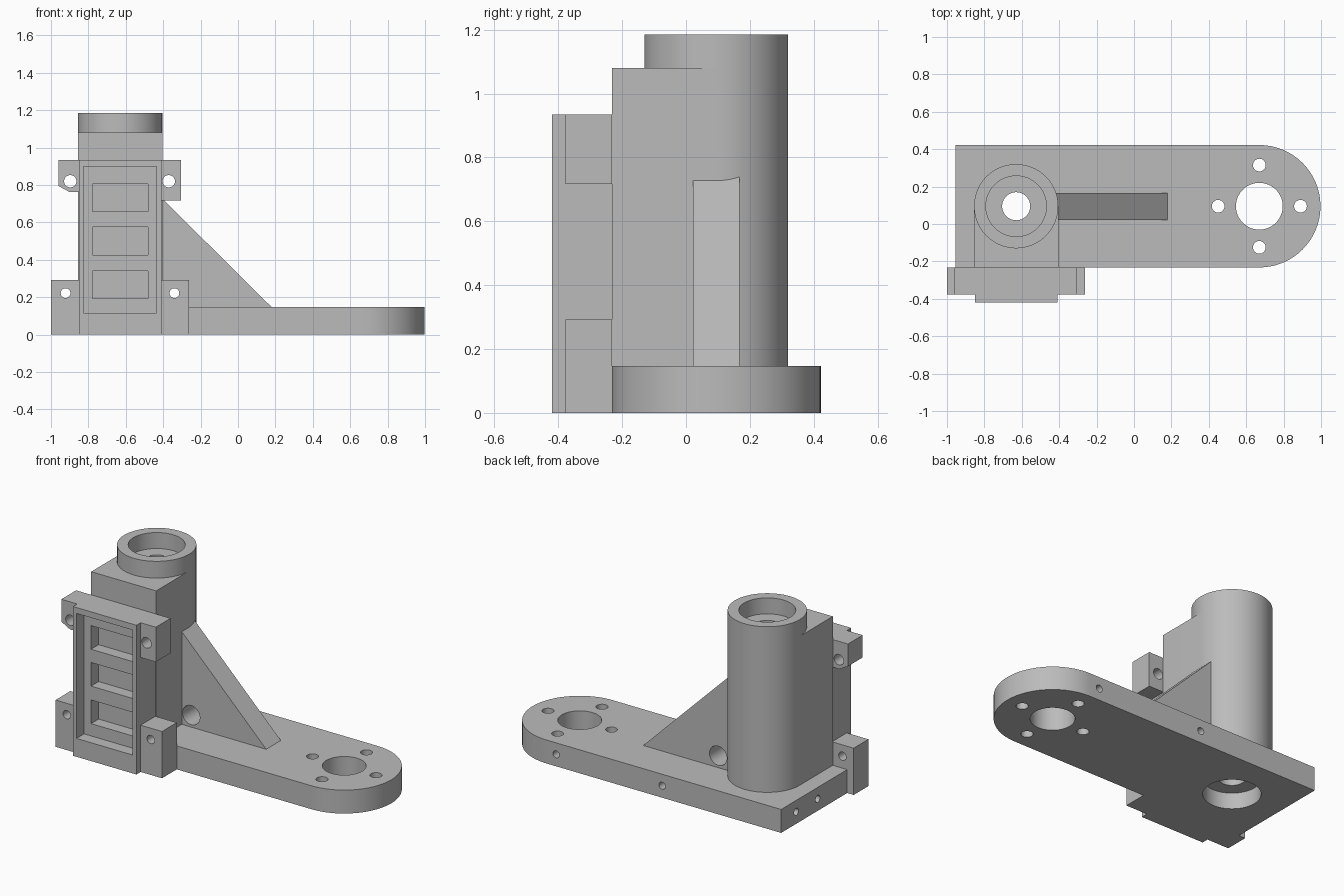
import bpy, bmesh, math
from mathutils import Matrix, Vector

if "Cube" in bpy.data.objects:
    bpy.data.objects.remove(bpy.data.objects["Cube"])

grey = bpy.data.materials.new("plain_grey")
grey.use_nodes = True
colour = (0.5, 0.5, 0.5, 1)
grey.diffuse_color = colour
grey.node_tree.nodes["Principled BSDF"].inputs["Base Color"].default_value = colour


def make(name, bm):
    bmesh.ops.recalc_face_normals(bm, faces=bm.faces)
    mesh = bpy.data.meshes.new(name)
    bm.to_mesh(mesh)
    bm.free()
    mesh.materials.append(grey)
    ob = bpy.data.objects.new(name, mesh)
    bpy.context.collection.objects.link(ob)
    return ob


def extrude(name, outline, start, depth):
    """Extrude a closed outline of 3D points along a vector."""
    bm = bmesh.new()
    face = bm.faces.new([bm.verts.new(Vector(p) + Vector(start)) for p in outline])
    out = bmesh.ops.extrude_face_region(bm, geom=[face])
    verts = [v for v in out["geom"] if isinstance(v, bmesh.types.BMVert)]
    bmesh.ops.translate(bm, verts=verts, vec=depth)
    return make(name, bm)


def box(name, x0, x1, y0, y1, z0, z1):
    outline = [(x0, y0, 0), (x1, y0, 0), (x1, y1, 0), (x0, y1, 0)]
    return extrude(name, outline, (0, 0, z0), (0, 0, z1 - z0))


def rod(name, start, end, radius, sides=64):
    a, b = Vector(start), Vector(end)
    bm = bmesh.new()
    turn = (b - a).to_track_quat("Z", "Y").to_matrix().to_4x4()
    bmesh.ops.create_cone(bm, cap_ends=True, segments=sides, radius1=radius,
                          radius2=radius, depth=(b - a).length,
                          matrix=Matrix.Translation((a + b) / 2) @ turn)
    return make(name, bm)


def cut(ob, cutters):
    """Subtract the cutters, then throw them away."""
    for c in cutters:
        c.hide_render = True
        mod = ob.modifiers.new("cut", "BOOLEAN")
        mod.operation, mod.solver, mod.object = "DIFFERENCE", "EXACT", c
    graph = bpy.context.evaluated_depsgraph_get()
    mesh = bpy.data.meshes.new_from_object(ob.evaluated_get(graph))
    ob.modifiers.clear()
    ob.data = mesh
    for c in cutters:
        bpy.data.objects.remove(c)
    return ob


def arc(cx, cy, r, a0, a1, n=48):
    steps = [math.radians(a0 + (a1 - a0) * i / n) for i in range(n + 1)]
    return [(cx + r * math.cos(a), cy + r * math.sin(a), 0) for a in steps]


MID = 0.095            # y of the bore and wheel axis
TX, TR = -0.63, 0.225  # tower axis and radius
HX, HR = 0.67, 0.327   # rounded end of the base
FRONT, BACK = MID - HR, MID + HR
BASE_H = 0.147
parts = []

# Base slab with a rounded end, mounting holes and side screw holes
base = extrude("base", [(-0.955, BACK, 0), (-0.955, FRONT, 0)] + arc(HX, MID, HR, -90, 90),
               (0, 0, 0), (0, 0, BASE_H))
holes = [rod("cutter", (HX, MID, -0.1), (HX, MID, 0.3), 0.125),
         rod("cutter", (TX, MID, -0.1), (TX, MID, 0.1), 0.162),
         rod("cutter", (TX, MID, 0.05), (TX, MID, 0.3), 0.075)]
for i in range(4):
    x = HX + 0.22 * math.cos(i * math.pi / 2)
    y = MID + 0.22 * math.sin(i * math.pi / 2)
    holes.append(rod("cutter", (x, y, -0.1), (x, y, 0.3), 0.034, 32))
for x in (-0.13, 0.605):
    holes.append(rod("cutter", (x, BACK + 0.1, 0.075), (x, BACK - 0.1, 0.075), 0.022, 24))
for y in (0.06, 0.272):
    holes.append(rod("cutter", (-1.1, y, 0.075), (-0.86, y, 0.075), 0.022, 24))
parts.append(cut(base, holes))

# Tower: round at the back, square at the front
tower = extrude("tower", [(TX - TR, FRONT, 0), (TX + TR, FRONT, 0)] + arc(TX, MID, TR, 0, 180),
                (0, 0, BASE_H), (0, 0, 1.08 - BASE_H))
parts.append(cut(tower, [rod("cutter", (TX, MID, 0), (TX, MID, 1.3), 0.075)]))

# Round collar with a wide seat above the narrow bore
collar = rod("collar", (TX, MID, 1.08), (TX, MID, 1.185), TR, 96)
parts.append(cut(collar, [rod("cutter", (TX, MID, 1.085), (TX, MID, 1.3), 0.162),
                          rod("cutter", (TX, MID, 1), (TX, MID, 1.2), 0.075)]))

# Front plate with a recessed panel and three pockets
plate = box("front_plate", -0.85, -0.41, -0.42, FRONT, 0, 0.935)
pockets = [box("cutter", -0.825, -0.437, -0.5, -0.345, 0.115, 0.898)]
for z in (0.192, 0.427, 0.658):
    pockets.append(box("cutter", -0.777, -0.482, -0.4, -0.27, z, z + 0.148))
parts.append(cut(plate, pockets))

# Four screw ears beside the plate
ears = [
    ("upper_left_ear", [(-0.41, 0.717), (-0.305, 0.717), (-0.305, 0.935), (-0.41, 0.935)],
     -0.37, 0.82, 0.033),
    ("upper_right_ear", [(-0.85, 0.762), (-0.85, 0.935), (-0.96, 0.935), (-0.96, 0.795),
                         (-0.9, 0.762)], -0.897, 0.82, 0.033),
    ("lower_left_ear", [(-0.41, 0), (-0.262, 0), (-0.262, 0.293), (-0.41, 0.293)],
     -0.34, 0.222, 0.026),
    ("lower_right_ear", [(-0.85, 0), (-1, 0), (-1, 0.293), (-0.85, 0.293)],
     -0.922, 0.222, 0.026),
]
for name, outline, hx, hz, r in ears:
    ear = extrude(name, [(x, 0, z) for x, z in outline], (0, -0.378, 0), (0, FRONT + 0.378, 0))
    parts.append(cut(ear, [rod("cutter", (hx, -0.6, hz), (hx, 0, hz), r, 32)]))

# Triangular rib with an access hole behind the lower ear
rib = extrude("support_rib", [(-0.43, 0, BASE_H), (0.18, 0, BASE_H), (-0.43, 0, 0.752)],
              (0, 0.022, 0), (0, 0.145, 0))
parts.append(cut(rib, [rod("cutter", (-0.34, -0.1, 0.222), (-0.34, 0.3, 0.222), 0.06)]))

# Smooth the round walls and keep the edges crisp
bpy.ops.object.select_all(action="DESELECT")
for ob in parts:
    ob.select_set(True)
bpy.context.view_layer.objects.active = parts[0]
bpy.ops.object.shade_smooth_by_angle(angle=math.radians(30))
